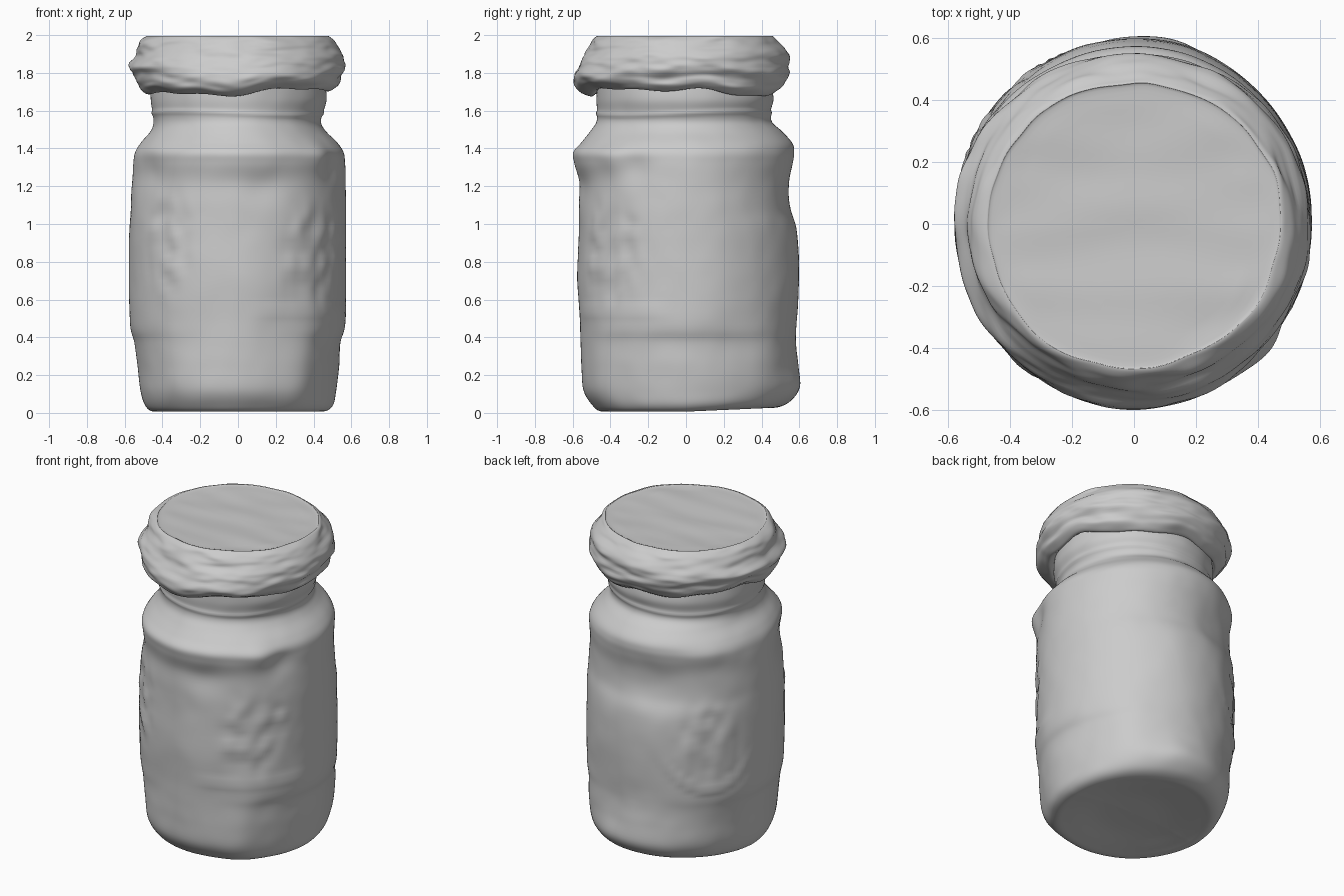
import bpy, bmesh, math
from mathutils import Vector, noise

if "Cube" in bpy.data.objects:
    bpy.data.objects.remove(bpy.data.objects["Cube"])

SEG, SUB = 192, 6

# Profile rows: z, then reach to the left, right, front and back
JAR = [
    (0.045, 0, 0, 0, 0), (0.04, .20, .20, .20, .20), (0.015, .38, .38, .37, .40),
    (0.008, .45, .46, .45, .48), (0.04, .49, .505, .495, .55), (0.12, .515, .52, .545, .598),
    (0.25, .53, .535, .555, .592), (0.37, .55, .545, .556, .583), (0.47, .573, .57, .56, .585),
    (0.70, .575, .57, .573, .60), (0.95, .578, .573, .57, .59), (1.08, .57, .573, .57, .56),
    (1.22, .56, .57, .567, .552), (1.32, .555, .568, .592, .565), (1.38, .545, .56, .598, .572),
    (1.43, .515, .525, .555, .562), (1.49, .465, .465, .505, .51), (1.54, .448, .44, .472, .455),
    (1.60, .455, .455, .468, .45), (1.66, .462, .472, .472, .462), (1.74, .46, .465, .47, .45)]
LID = [
    (1.735, .455, .46, .46, .445), (1.70, .48, .49, .50, .46), (1.73, .525, .53, .575, .51),
    (1.77, .54, .545, .60, .535), (1.83, .575, .572, .575, .55), (1.885, .55, .562, .545, .545),
    (1.94, .53, .53, .515, .515), (1.98, .505, .50, .485, .475), (1.996, .475, .473, .465, .455),
    (1.990, .44, .44, .44, .43), (1.986, .22, .22, .22, .22), (1.986, 0, 0, 0, 0)]

# Soft bumps and dents: angle, z, angular width, height width, depth
BUMPS = [
    (-52, .25, 12, .30, .014), (-128, .30, 12, .30, .012), (-75, 1.20, 14, .09, -.014),
    (-150, 1.28, 16, .10, -.02), (-40, 1.36, 10, .07, .018), (-28, 1.30, 9, .08, -.018),
    (105, 1.15, 18, .14, -.02), (45, .30, 14, .25, .012), (140, 1.36, 18, .06, .012),
    (75, .12, 16, .09, .012)]
# Worn relief patches on the walls: angle, z, angular width, height width
PATCHES = [(-45, .85, 22, .26), (140, .80, 19, .24), (-130, .9, 16, .26)]


def angle_gap(a, b):
    return (a - b + 180) % 360 - 180


def bell(x, w):
    return math.exp(-(x / w) ** 2)


def smooth_rows(rows):
    """Catmull-Rom pass through the profile rows."""
    out = []
    for i in range(len(rows) - 1):
        p = [rows[max(0, min(len(rows) - 1, i + k))] for k in (-1, 0, 1, 2)]
        for s in range(SUB):
            t = s / SUB
            out.append([.5 * (2 * b + (c - a) * t + (2 * a - 5 * b + 4 * c - d) * t * t
                        + (3 * b - a - 3 * c + d) * t ** 3) for a, b, c, d in zip(*p)])
    return out + [list(rows[-1])]


def jar_relief(deg, p):
    z = p.z
    d = .006 * noise.noise(p * 3.5) + .002 * noise.noise(p * 9)
    for a, h, wa, wh, depth in BUMPS:
        d += depth * bell(angle_gap(deg, a), wa) * bell(z - h, wh)
    for a, h, wa, wh in PATCHES:
        g, k = angle_gap(deg, a) / wa, (z - h) / wh
        d += .018 * math.exp(-(g * g + k * k) ** 2) * noise.noise(p * 11)
    # straight ledge under one patch, curved rim under the opposite one
    d += .012 * math.exp(-(angle_gap(deg, -45) / 34) ** 6) * bell(z - .525, .016)
    g = angle_gap(deg, 140) / 26
    d += .011 * math.exp(-g ** 6) * bell(z - .5 - .16 * g * g, .02)
    # faint seam round the neck
    return d + .006 * bell(z - 1.585 - .01 * math.sin(math.radians(deg * 2)), .012)


def lid_relief(deg, p):
    q = Vector((p.x * 4, p.y * 4, p.z * 16))
    return .016 * noise.noise(q) + .008 * noise.noise(q * 2.1)


def lathe(name, rows, relief, shift):
    bm = bmesh.new()
    rings = []
    for z, l, r, f, b in smooth_rows(rows):
        if max(l, r, f, b) < 1e-4:
            rings.append([bm.verts.new((0, 0, z))])
            continue
        ring = []
        for j in range(SEG):
            t = 2 * math.pi * j / SEG
            c, s = math.cos(t), math.sin(t)
            p = Vector((c * (r if c > 0 else l), s * (b if s > 0 else f), z))
            d = relief(math.degrees(t), p) * min(1, max(0, (p.xy.length - .3) / .15))
            ring.append(bm.verts.new((p.x + c * d, p.y + s * d, z + shift(t, p))))
        rings.append(ring)
    for lo, hi in zip(rings, rings[1:]):
        for j in range(SEG):
            k = (j + 1) % SEG
            if len(lo) == 1:
                bm.faces.new((lo[0], hi[k], hi[j]))
            elif len(hi) == 1:
                bm.faces.new((lo[j], lo[k], hi[0]))
            else:
                bm.faces.new((lo[j], lo[k], hi[k], hi[j]))
    bmesh.ops.recalc_face_normals(bm, faces=bm.faces)
    mesh = bpy.data.meshes.new(name)
    bm.to_mesh(mesh)
    bm.free()
    for poly in mesh.polygons:
        poly.use_smooth = True
    ob = bpy.data.objects.new(name, mesh)
    bpy.context.collection.objects.link(ob)
    return ob


def jar_shift(t, p):
    # base rises slightly at the back
    return .045 * max(0, p.y) * max(0, 1 - p.z / .4)


def lid_shift(t, p):
    # wavy hem, gently uneven top
    hem = max(0, min(1, (1.90 - p.z) / .18))
    wave = .016 * math.sin(2 * t + 2.6) + .010 * math.sin(5 * t + .5) + .006 * math.sin(9 * t)
    top = .008 * noise.noise(Vector((p.x * 2.5, p.y * 7, 3)))
    return hem * wave + (top if p.z > 1.97 and p.xy.length < .42 else 0)


# Jar body with base, shoulder and neck
lathe("jar_body", JAR, jar_relief, jar_shift)
# Crumpled cap gathered over the neck
lathe("lid_cover", LID, lid_relief, lid_shift)
